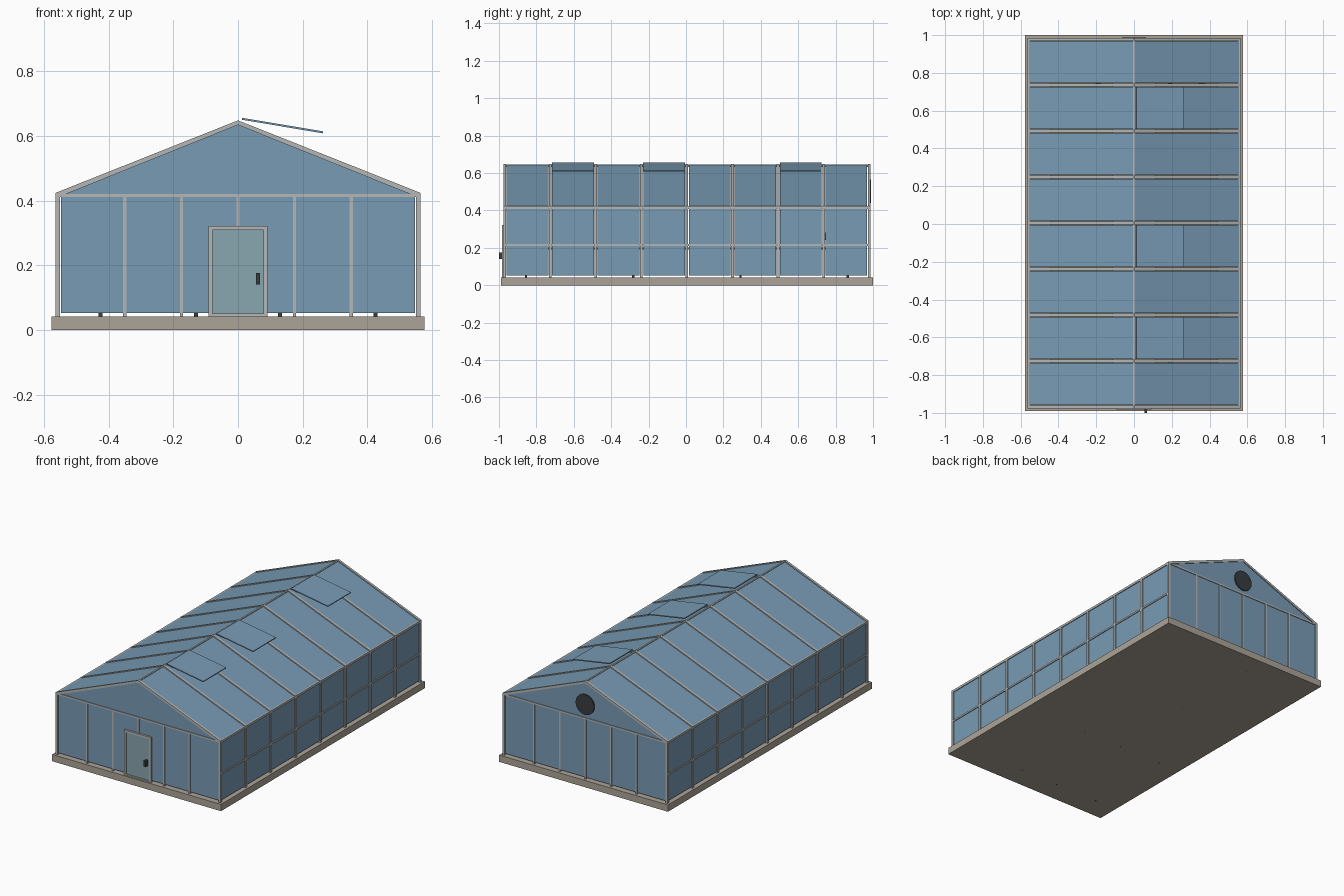
import bpy, bmesh, math, random
from mathutils import Vector, Matrix

if "Cube" in bpy.data.objects:
    bpy.data.objects.remove(bpy.data.objects["Cube"])

random.seed(3)
YC = 0.005                                   # centre of the building along y
BAY = 0.2435
FRAMES = [YC + (i - 4) * BAY for i in range(9)]
Y0, Y1 = FRAMES[0], FRAMES[-1]
HX, EAVE, RIDGE, FLOOR = 0.557, 0.418, 0.641, 0.042


def material(name, rgb):
    m = bpy.data.materials.new(name)
    m.diffuse_color = (*rgb, 1)
    m.use_nodes = True
    m.node_tree.nodes["Principled BSDF"].inputs["Base Color"].default_value = m.diffuse_color
    return m


GLASS = material("glass", (0.19, 0.33, 0.46))
DOOR_GLASS = material("door_glass", (0.25, 0.38, 0.43))
FRAME = material("aluminium", (0.46, 0.47, 0.47))
STONE = material("concrete", (0.41, 0.37, 0.31))
DARK = material("dark_metal", (0.04, 0.045, 0.05))
WOOD = material("bench_wood", (0.3, 0.2, 0.1))
CLAY = material("clay", (0.4, 0.16, 0.08))
LEAF = material("leaf", (0.08, 0.25, 0.06))


def finish(name, bm, mat):
    bmesh.ops.recalc_face_normals(bm, faces=bm.faces)
    me = bpy.data.meshes.new(name)
    bm.to_mesh(me)
    bm.free()
    me.materials.append(mat)
    ob = bpy.data.objects.new(name, me)
    bpy.context.collection.objects.link(ob)
    return ob


def add_box(bm, x0, x1, y0, y1, z0, z1):
    m = Matrix.Translation(((x0 + x1) / 2, (y0 + y1) / 2, (z0 + z1) / 2))
    bmesh.ops.create_cube(bm, size=1, matrix=m @ Matrix.Diagonal((x1 - x0, y1 - y0, z1 - z0, 1)))


def boxes(name, mat, items):
    bm = bmesh.new()
    for b in items:
        add_box(bm, *b)
    return finish(name, bm, mat)


def add_prism(bm, pts, y0, y1):
    """Extrude an x-z outline along y."""
    f = bm.faces.new([bm.verts.new((x, y0, z)) for x, z in pts])
    r = bmesh.ops.extrude_face_region(bm, geom=[f])
    bmesh.ops.translate(bm, vec=(0, y1 - y0, 0),
                        verts=[v for v in r["geom"] if isinstance(v, bmesh.types.BMVert)])


def slab(a, b, t):
    """Outline of a strip from a to b with thickness t."""
    a, b = Vector(a), Vector(b)
    d = (b - a).normalized()
    n = Vector((-d.y, d.x)) * t / 2
    return [a + n, b + n, b - n, a - n]


# Concrete base
boxes("base_slab", STONE, [(-0.577, 0.577, YC - 0.995, YC + 0.995, 0, FLOOR)])

# Side wall posts and rails
items = []
for s in (-1, 1):
    x0, x1 = s * HX - 0.007, s * HX + 0.007
    items += [(x0, x1, y - 0.007, y + 0.007, FLOOR, EAVE) for y in FRAMES]
    items += [(x0, x1, Y0 - 0.007, Y1 + 0.007, z - h, z + h) for z, h in ((0.216, 0.005), (0.416, 0.007))]
boxes("side_wall_frame", FRAME, items)

# End wall posts and rails; the front centre post stops at the door
items = []
for y in (Y0, Y1):
    items.append((-HX, HX, y - 0.006, y + 0.006, 0.411, 0.421))
    for x in (-0.35, -0.175, 0, 0.175, 0.35):
        z0 = 0.32 if (y == Y0 and x == 0) else FLOOR
        items.append((x - 0.005, x + 0.005, y - 0.006, y + 0.006, z0, 0.415))
boxes("end_wall_frame", FRAME, items)

# Rafters and ridge beam
bm = bmesh.new()
k = (RIDGE - EAVE) / HX
for y in FRAMES:
    add_prism(bm, [(-HX - 0.007, EAVE + 0.006), (0, RIDGE + 0.007), (HX + 0.007, EAVE + 0.006),
                   (HX + 0.007, EAVE - 0.007), (HX - 0.012, EAVE - 0.003),
                   (0, RIDGE - 0.007), (-HX + 0.012, EAVE - 0.003), (-HX - 0.007, EAVE - 0.007)],
              y - 0.007, y + 0.007)
add_box(bm, -0.005, 0.005, Y0, Y1, RIDGE - 0.008, RIDGE + 0.005)
finish("rafters", bm, FRAME)

# Side and roof glass, one pane per bay
wall, roof = bmesh.new(), bmesh.new()
for a, b in zip(FRAMES, FRAMES[1:]):
    for s in (-1, 1):
        add_box(wall, s * HX - 0.002, s * HX + 0.002, a + 0.01, b - 0.01, 0.052, 0.411)
        add_prism(roof, slab((s * 0.004, RIDGE - 0.001), (s * HX, EAVE + 0.002), 0.004), a + 0.01, b - 0.01)
finish("side_glass", wall, GLASS)
finish("roof_glass", roof, GLASS)

# End glass and gable triangles
bm = bmesh.new()
for y in (Y0, Y1):
    if y == Y0:
        for s in (-1, 1):
            add_box(bm, *sorted((s * 0.09, s * 0.548)), y - 0.002, y + 0.002, 0.052, 0.412)
        add_box(bm, -0.09, 0.09, y - 0.002, y + 0.002, 0.318, 0.412)
    else:
        add_box(bm, -0.548, 0.548, y - 0.002, y + 0.002, 0.052, 0.412)
    add_prism(bm, [(-0.535, 0.42), (0.535, 0.42), (0, 0.42 + 0.535 * k)], y - 0.002, y + 0.002)
finish("end_glass", bm, GLASS)

# Door with frame, pane and handle
d0, d1 = Y0 - 0.014, Y0 + 0.006
boxes("door_frame", FRAME, [(-0.092, -0.079, d0, d1, FLOOR, 0.322), (0.079, 0.092, d0, d1, FLOOR, 0.322),
                            (-0.079, 0.079, d0, d1, 0.309, 0.322), (-0.079, 0.079, d0, d1, FLOOR, 0.05)])
boxes("door_pane", DOOR_GLASS, [(-0.079, 0.079, Y0 - 0.008, Y0 + 0.002, 0.05, 0.309)])
boxes("door_handle", DARK, [(0.055, 0.068, -1.0, Y0 - 0.008, 0.14, 0.176)])

# Hinged roof vents propped open on the right slope
bm = bmesh.new()
for i in (1, 3, 6):
    c = (FRAMES[i] + FRAMES[i + 1]) / 2
    add_prism(bm, slab((0.012, 0.653), (0.263, 0.611), 0.006), c - 0.112, c + 0.112)
finish("roof_vents", bm, GLASS)

# Round extractor fan in the back gable
bm = bmesh.new()
bmesh.ops.create_cone(bm, cap_ends=True, segments=24, radius1=0.063, radius2=0.063, depth=0.014,
                      matrix=Matrix.Translation((0, Y1 + 0.002, 0.503)) @ Matrix.Rotation(math.pi / 2, 4, 'X'))
finish("extractor_fan", bm, DARK)

# Two long benches inside, legs standing through the slab
tops, legs = [], []
for s in (-1, 1):
    tops.append((*sorted((s * 0.11, s * 0.445)), YC - 0.88, YC + 0.88, 0.19, 0.202))
    for x in (0.13, 0.425):
        for y in (-0.86, -0.287, 0.287, 0.86):
            legs.append((s * x - 0.006, s * x + 0.006, YC + y - 0.006, YC + y + 0.006, 0, 0.19))
boxes("bench_tops", WOOD, tops)
boxes("bench_legs", DARK, legs)

# Potted plants on the benches
pots, leaves = bmesh.new(), bmesh.new()
for s in (-1, 1):
    for x in (0.19, 0.36):
        for j in range(8):
            y = YC + (j - 3.5) * 0.22
            bmesh.ops.create_cone(pots, cap_ends=True, segments=8, radius1=0.02, radius2=0.028, depth=0.04,
                                  matrix=Matrix.Translation((s * x, y, 0.222)))
            bmesh.ops.create_icosphere(leaves, subdivisions=1, radius=random.uniform(0.03, 0.04),
                                       matrix=Matrix.Translation((s * x, y, 0.262)))
finish("plant_pots", pots, CLAY)
finish("plant_leaves", leaves, LEAF)
